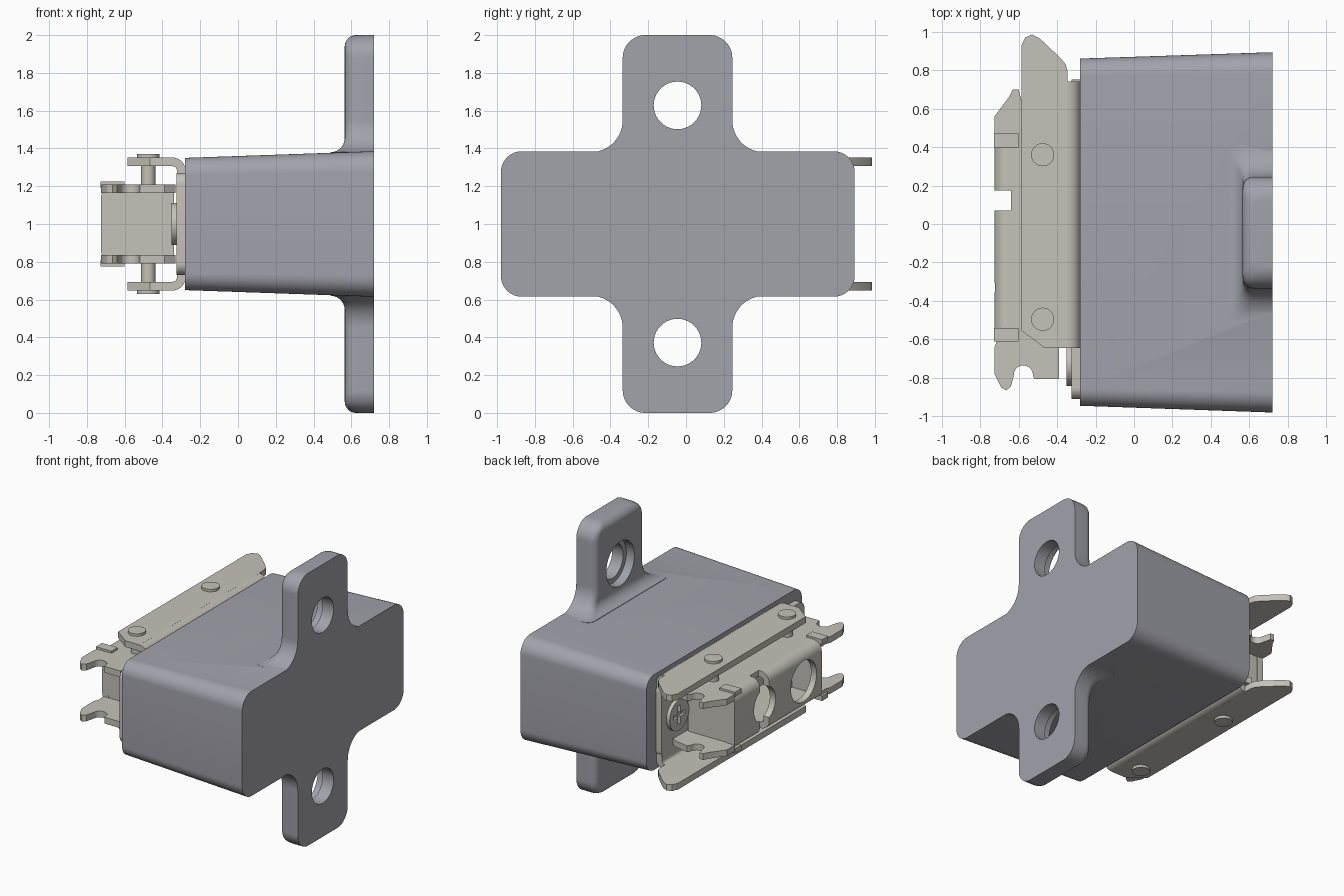
import bpy, bmesh, math

if "Cube" in bpy.data.objects:
    bpy.data.objects.remove(bpy.data.objects["Cube"])

def material(name, rgb):
    m = bpy.data.materials.new(name)
    m.diffuse_color = (*rgb, 1)
    m.use_nodes = True
    m.node_tree.nodes["Principled BSDF"].inputs["Base Color"].default_value = m.diffuse_color
    return m

GREY = material("housing_grey", (0.36, 0.36, 0.41))
TAN = material("plated_metal", (0.56, 0.54, 0.48))

def smooth(ob):
    bpy.ops.object.select_all(action='DESELECT')
    ob.select_set(True)
    bpy.context.view_layer.objects.active = ob
    bpy.ops.object.shade_smooth_by_angle(angle=math.radians(32))

def loft(name, rings, mat=TAN):
    """Skin a stack of equal-length rings and cap both ends."""
    bm = bmesh.new()
    vs = [[bm.verts.new(p) for p in r] for r in rings]
    n = len(vs[0])
    for a, b in zip(vs, vs[1:]):
        for i in range(n):
            bm.faces.new((a[i], a[(i + 1) % n], b[(i + 1) % n], b[i]))
    bm.faces.new(vs[0])
    bm.faces.new(vs[-1])
    bmesh.ops.recalc_face_normals(bm, faces=bm.faces)
    me = bpy.data.meshes.new(name)
    bm.to_mesh(me)
    bm.free()
    ob = bpy.data.objects.new(name, me)
    bpy.context.collection.objects.link(ob)
    me.materials.append(mat)
    smooth(ob)
    return ob

def prism(name, pts, axis, a, b, mat=TAN):
    """Extrude a flat outline along x (y,z), y (x,z) or z (x,y)."""
    place = {'x': lambda u, v, w: (w, u, v), 'y': lambda u, v, w: (u, w, v),
             'z': lambda u, v, w: (u, v, w)}[axis]
    return loft(name, [[place(u, v, w) for u, v in pts] for w in (a, b)], mat)

def arc(cx, cy, r, a0, a1, n=10):
    return [(cx + r * math.cos(math.radians(a0 + (a1 - a0) * i / n)),
             cy + r * math.sin(math.radians(a0 + (a1 - a0) * i / n))) for i in range(n + 1)]

def circle(cx, cy, r, n=40):
    return arc(cx, cy, r, 0, 360 - 360 / n, n - 1)

def rect(u0, u1, v0, v1):
    return [(u0, v0), (u1, v0), (u1, v1), (u0, v1)]

def rrect(u0, u1, v0, v1, r):
    return (arc(u1 - r, v1 - r, r, 0, 90) + arc(u0 + r, v1 - r, r, 90, 180)
            + arc(u0 + r, v0 + r, r, 180, 270) + arc(u1 - r, v0 + r, r, 270, 360))

def boolean(target, other, op='DIFFERENCE'):
    m = target.modifiers.new("bool", 'BOOLEAN')
    m.operation, m.solver, m.object = op, 'EXACT', other
    bpy.ops.object.select_all(action='DESELECT')
    target.select_set(True)
    bpy.context.view_layer.objects.active = target
    # keep the boolean ahead of any smoothing modifier
    bpy.ops.object.modifier_move_to_index(modifier=m.name, index=0)
    bpy.ops.object.modifier_apply(modifier=m.name)
    bpy.data.objects.remove(other)

# Tapered housing block
housing = loft("housing", [
    [(-0.28, y, z) for y, z in rrect(-0.945, 0.86, 0.65, 1.35, 0.09)],
    [(0.72, y, z) for y, z in rrect(-0.98, 0.893, 0.615, 1.385, 0.11)]], GREY)

# Mounting ears, blended into the block with a flared base
YC = -0.045
def ear_ring(z, hw, xm, s):
    r = 0.055
    pts = ([(0.72, YC - hw)] + arc(xm + r, YC - hw + r, r, 270, 180, 6)
           + arc(xm + r, YC + hw - r, r, 180, 90, 6) + [(0.72, YC + hw)])
    return [(x, y, 1 + s * (z - 1)) for x, y in pts]

def quarter(d, r):
    d = min(max(d / r, 0), 1)
    return r * (1 - math.sqrt(1 - d * d))

sections = [(1.33, 0.455, 0.49)]
for i in range(16):
    z = 1.55 - 0.17 * math.sin(math.radians(90 - 6 * i))
    sections.append((z, 0.29 + quarter(1.55 - z, 0.17), 0.565 - quarter(1.455 - z, 0.075)))
for i in range(16):
    z = 1.88 + 0.12 * math.sin(math.radians(6 * i))
    sections.append((z, 0.29 - quarter(z - 1.88, 0.12), 0.565 + quarter(z - 1.94, 0.06)))
for s in (1, -1):
    ear = loft("ear", [ear_ring(*sec, s) for sec in sections], GREY)
    boolean(housing, ear, 'UNION')
    zc = 1 + s * 0.628
    for r, x0, x1 in ((0.126, 0.4, 0.9), (0.163, 0.4, 0.63)):   # counterbored hole
        boolean(housing, prism("cutter", circle(YC, zc, r), 'x', x0, x1))
smooth(housing)

def u_profile(xw, d, h, r, t):
    """Bent sheet section: web at xw, short arms pointing along d."""
    def bend(q):
        return [(xw + d * r - d * q * math.cos(a), h - r + q * math.sin(a))
                for a in (math.pi / 2 * (1 - i / 6) for i in range(7))]
    outer, inner = bend(r), bend(r - t)
    half = lambda p, s: [(x, 1 + s * z) for x, z in p]
    return (half(outer, 1) + half(outer[::-1], -1)
            + half(inner, -1) + half(inner[::-1], 1))

# Outer bracket: bent back, screw tongue and two side plates
prism("bracket_back", u_profile(-0.277, -1, 0.352, 0.07, 0.046), 'y', -0.645, 0.74)
prism("bracket_tongue", rrect(-0.91, 0.75, 0.73, 1.27, 0.06), 'x', -0.325, -0.275)
plate = [(-0.345, -0.645), (-0.345, 0.79), (-0.355, 0.83), (-0.38, 0.86), (-0.49, 0.965),
         (-0.53, 0.985), (-0.565, 0.97), (-0.585, 0.93), (-0.585, -0.555),
         (-0.51, -0.61), (-0.465, -0.645)]

# Inner channel flange outline with a notched fork at each end
flange = ([(-0.33, -0.6), (-0.33, 0.62), (-0.36, 0.64), (-0.47, 0.66)]
          + arc(-0.535, 0.64, 0.05, 0, -180)
          + [(-0.6, 0.7), (-0.63, 0.7), (-0.65, 0.66), (-0.725, 0.56), (-0.725, 0.47),
             (-0.655, 0.47), (-0.655, 0.175), (-0.64, 0.175), (-0.64, 0.07), (-0.655, 0.07),
             (-0.655, -0.54), (-0.715, -0.54), (-0.71, -0.6), (-0.725, -0.64),
             (-0.725, -0.78), (-0.69, -0.85), (-0.665, -0.865), (-0.64, -0.845), (-0.628, -0.8)]
          + arc(-0.575, -0.785, 0.05, 180, 0)
          + [(-0.52, -0.805), (-0.39, -0.805), (-0.39, -0.645)])

def z_pair(name, pts, z0, z1):
    for side, s in (("upper", 1), ("lower", -1)):
        prism(f"{name}_{side}", pts, 'z', 1 + s * z0, 1 + s * z1)

z_pair("bracket_plate", plate, 0.306, 0.352)
z_pair("channel_flange", flange, 0.164, 0.21)
for y0, y1 in ((0.395, 0.47), (-0.61, -0.54)):
    z_pair("flange_lug", rect(-0.727, -0.6, y0, y1), 0.19, 0.225)

# Inner channel web with a slotted hole and a large hole
web = prism("channel_web", u_profile(-0.725, 1, 0.21, 0.07, 0.046), 'y', -0.54, 0.47)
boolean(web, prism("cutter", rect(-0.8, -0.64, 0.07, 0.175), 'z', 0.7, 1.3))
for y, r in ((0.122, 0.125), (-0.33, 0.15)):
    boolean(web, prism("cutter", circle(y, 1, r), 'x', -0.8, -0.6))
smooth(web)
for y in (0.425, -0.538):
    prism("channel_end_wall", rect(-0.7, -0.34, 0.82, 1.18), 'y', y, y + 0.04)

# Rivet pins with heads
for y in (0.36, -0.495):
    prism("rivet_pin", circle(-0.475, y, 0.038), 'z', 0.64, 1.36)
    z_pair("rivet_head", circle(-0.475, y, 0.06), 0.34, 0.37)

# Cross-slot screws
for y in (-0.73, 0.58):
    screw = prism("screw", circle(y, 1, 0.112), 'x', -0.352, -0.3)
    for w, h in ((0.07, 0.014), (0.014, 0.07)):
        boolean(screw, prism("cutter", rect(y - w, y + w, 1 - h, 1 + h), 'x', -0.4, -0.333))
    smooth(screw)
